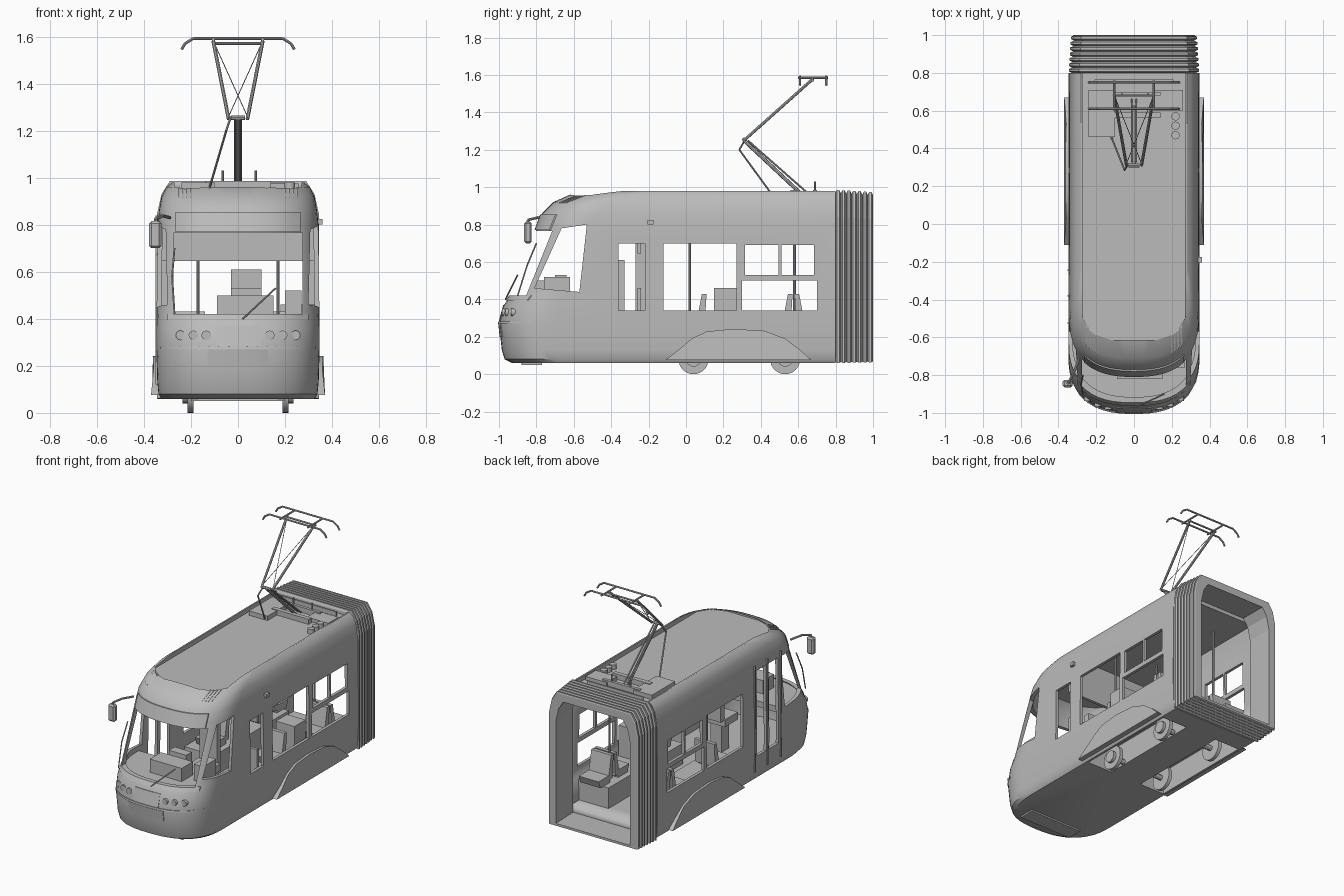
import bpy, bmesh, math
from mathutils import Vector, Matrix

cube = bpy.data.objects.get("Cube")
if cube:
    bpy.data.objects.remove(cube, do_unlink=True)

grey = bpy.data.materials.new("plain grey")
grey.use_nodes = True
grey.diffuse_color = (0.5, 0.5, 0.5, 1)
grey.node_tree.nodes["Principled BSDF"].inputs["Base Color"].default_value = (0.5, 0.5, 0.5, 1)


def finish(name, bm, smooth=True):
    bmesh.ops.recalc_face_normals(bm, faces=bm.faces)
    me = bpy.data.meshes.new(name)
    bm.to_mesh(me)
    bm.free()
    me.materials.append(grey)
    ob = bpy.data.objects.new(name, me)
    bpy.context.collection.objects.link(ob)
    if smooth:
        bpy.ops.object.select_all(action='DESELECT')
        ob.select_set(True)
        bpy.context.view_layer.objects.active = ob
        bpy.ops.object.shade_smooth_by_angle(angle=math.radians(30))
    return ob


def add_box(bm, x0, x1, y0, y1, z0, z1):
    m = Matrix.Translation(((x0 + x1) / 2, (y0 + y1) / 2, (z0 + z1) / 2))
    bmesh.ops.create_cube(bm, size=1, matrix=m @ Matrix.Diagonal((x1 - x0, y1 - y0, z1 - z0, 1)))


def boxes(name, *dims):
    bm = bmesh.new()
    for d in dims:
        add_box(bm, *d)
    return finish(name, bm, False)


def add_rod(bm, a, b, r, sides=8):
    a, b = Vector(a), Vector(b)
    rot = (b - a).to_track_quat('Z', 'Y').to_matrix().to_4x4()
    bmesh.ops.create_cone(bm, cap_ends=True, segments=sides, radius1=r, radius2=r,
                          depth=(b - a).length, matrix=Matrix.Translation((a + b) / 2) @ rot)


def rods(name, r, *paths, sides=8):
    bm = bmesh.new()
    for p in paths:
        for a, b in zip(p, p[1:]):
            add_rod(bm, a, b, r, sides)
    return finish(name, bm)


def add_prism(bm, pts, x0, x1):
    lo, hi = ([bm.verts.new((x, y, z)) for y, z in pts] for x in (x0, x1))
    bm.faces.new(lo)
    bm.faces.new(hi)
    for i in range(len(pts)):
        j = (i + 1) % len(pts)
        bm.faces.new((lo[i], lo[j], hi[j], hi[i]))


def add_loft(bm, rings, caps=True):
    loops = [[bm.verts.new(p) for p in r] for r in rings]
    n = len(loops[0])
    for a, b in zip(loops, loops[1:]):
        for i in range(n):
            bm.faces.new((a[i], a[(i + 1) % n], b[(i + 1) % n], b[i]))
    if caps:
        bm.faces.new(loops[0])
        bm.faces.new(loops[-1])
    return loops


def carve(ob, cutter):
    cutter.hide_render = True
    mod = ob.modifiers.new("cut", 'BOOLEAN')
    mod.operation, mod.solver, mod.object = 'DIFFERENCE', 'EXACT', cutter
    bpy.context.view_layer.update()
    dg = bpy.context.evaluated_depsgraph_get()
    me = bpy.data.meshes.new_from_object(ob.evaluated_get(dg))
    ob.modifiers.clear()
    ob.data = me


# Body section: height, half width, nose position
LEVELS = [(.06, .325, -.93), (.08, .338, -.97), (.13, .343, -.985), (.27, .347, -1), (.36, .347, -.98),
          (.42, .346, -.94), (.8, .342, -.79), (.86, .336, -.77), (.92, .325, -.71), (.96, .305, -.62),
          (.98, .28, -.52)]
DEPTH, POWER = .3, 2.5


def section(z):
    for (z0, w0, f0), (z1, w1, f1) in zip(LEVELS, LEVELS[1:]):
        if z <= z1:
            t = (z - z0) / (z1 - z0)
            return w0 + (w1 - w0) * t, f0 + (f1 - f0) * t


def nose_y(x, z):
    w, f = section(z)
    return f + DEPTH * (1 - (1 - (abs(x) / w) ** POWER) ** (1 / POWER))


def outline(z, inset=0, rear=.8, steps=28):
    w, f = section(z)
    w, f = w - inset, f + inset * 1.2
    pts = [(w, rear, z)]
    for i in range(steps + 1):
        t = math.pi * i / steps
        c, s = math.cos(t), max(math.sin(t), 0)
        pts.append((math.copysign(abs(c) ** (2 / POWER), c) * w, f + DEPTH * (1 - s ** (2 / POWER)), z))
    return pts + [(-w, rear, z)]


def hull(name, zs, inset=0, rear=.8):
    bm = bmesh.new()
    add_loft(bm, [outline(z, inset, rear) for z in zs])
    return finish(name, bm)


# Shell with cabin space, windows, roof tray and wheel wells
body = hull("body_shell", [l[0] for l in LEVELS])
cabin = hull("cabin_cutter", [.11, .27, .36, .42, .8, .86, .905], .02, .9)
side_cut = boxes("window_cutter", (.2, .5, -.36, -.22, .34, .7), (-.5, .5, -.12, .27, .34, .7),
                 (-.5, .5, .3, .7, .34, .5), (-.5, .5, .315, .495, .53, .69), (-.5, .5, .51, .685, .53, .69),
                 (-.5, -.2, -.37, -.27, .22, .8), (-.5, -.2, -.5, -.4, .22, .8))
bm = bmesh.new()
add_prism(bm, [(-.81, .46), (-.665, .78), (-.53, .8), (-.57, .44)], -.5, .5)
cab_cut = finish("cab_window_cutter", bm, False)
screen_cut = boxes("windscreen_cutter", (-.275, .275, -1.1, -.66, .42, .765))
bm = bmesh.new()
tray = [(.27, .9), (.27, -.5), (.22, -.58), (.12, -.615), (-.12, -.615), (-.22, -.58), (-.27, -.5), (-.27, .9)]
add_loft(bm, [[(x, y, z) for x, y in tray] for z in (.95, 1.1)])
tray_cut = finish("roof_tray_cutter", bm, False)
well_cut = boxes("wheel_well_cutter", (.12, .31, -.08, .66, -.1, .22), (-.31, -.12, -.08, .66, -.1, .22))
podium = boxes("seat_podium", (.1, .33, -.11, .69, .09, .25), (-.33, -.1, -.11, .69, .09, .25))
for cutter in (cabin, side_cut, cab_cut, screen_cut, tray_cut, well_cut):
    carve(body, cutter)
carve(podium, well_cut)
for cutter in (cabin, side_cut, cab_cut, screen_cut, tray_cut, well_cut):
    bpy.data.objects.remove(cutter, do_unlink=True)

# Wheel fairings, wheels and axles
bm = bmesh.new()
arch = [(-.11, .075), (-.04, .13), (.03, .19), (.11, .228), (.25, .242), (.42, .232), (.53, .19), (.61, .13), (.67, .075)]
for s in (-1, 1):
    add_prism(bm, arch, s * .32, s * .358)
for v in bm.verts:
    if abs(v.co.x) > .35:
        v.co.x += math.copysign(.012 - (v.co.z - .075) * .1, v.co.x)
finish("wheel_fairings", bm)
bm = bmesh.new()
for y in (.04, .53):
    for s in (-1, 1):
        add_rod(bm, (s * .19, y, .08), (s * .215, y, .08), .08, 32)
        add_rod(bm, (s * .215, y, .08), (s * .235, y, .08), .04, 16)
    add_rod(bm, (-.2, y, .08), (.2, y, .08), .018, 12)
finish("wheels", bm)

# Pleated gangway bellows with open passage
bm = bmesh.new()


def portal(y, d):
    half = [(.345, .06), (.345, .84), (.325, .93), (.29, .985)]
    return [(x - d, y, z - d * (1 if z > .5 else -.3)) for x, z in half] + \
           [(-x + d, y, z - d * (1 if z > .5 else -.3)) for x, z in reversed(half)]


folds = 7
rings = [portal(.80, .055)]
for i in range(folds):
    y, shrink = .80 + .2 * i / folds, .012 * i / folds
    rings += [portal(y, .016 + shrink), portal(y + .008, shrink), portal(y + .02, shrink), portal(y + .0275, .016 + shrink)]
rings += [portal(1, .014), portal(1, .065), portal(.80, .055)]
add_loft(bm, rings, False)
bmesh.ops.remove_doubles(bm, verts=bm.verts, dist=.0001)
finish("gangway_bellows", bm, False)

# Nose details: sign band, belt, lamps, vents, lip
def front_band(name, z0, z1, xmax, out):
    bm = bmesh.new()
    xs = [xmax * (i / 8 - 1) for i in range(17)]
    add_loft(bm, [[(x, nose_y(x, z) - o, z) for z, o in ((z0, -.004), (z0, out), (z1, out), (z1, -.004))] for x in xs])
    finish(name, bm)


front_band("destination_sign", .77, .855, .265, .008)
front_band("bumper_belt", .272, .282, .33, .006)
front_band("nose_panel", .2, .27, .13, .004)
front_band("nose_hatch", .285, .37, .095, .004)
front_band("windscreen_sill", .395, .42, .3, .006)
bm = bmesh.new()
for s in (-1, 1):
    for x in (.135, .19, .245):
        y = nose_y(x, .33)
        add_rod(bm, (s * x, y + .02, .33), (s * x, y - .008, .33), .02, 16)
finish("headlamps", bm)
bm = bmesh.new()
for s in (-1, 1):
    for i in range(4):
        x = s * (.2 + .016 * i)
        y0, y1 = nose_y(x, .915), nose_y(x, .955)
        add_prism(bm, [(y0 - .006, .915), (y1 - .006, .955), (y1 + .01, .955), (y0 + .01, .915)], x - .005, x + .005)
finish("roof_vents", bm, False)
boxes("underside_lip", (-.2, .2, -.88, -.77, .05, .065))
rods("wipers", .004, [(.02, -.965, .4), (.16, -.9, .53)], [(-.27, -.9, .42), (-.28, -.85, .58), (-.27, -.8, .7)])

# Mirror, side camera and door trim
ob = boxes("mirror", (-.378, -.325, -.865, -.825, .7, .815))
ob.modifiers.new("soft", 'BEVEL').width = .01
rods("mirror_arm", .007, [(-.29, -.71, .83), (-.32, -.79, .838), (-.35, -.845, .825), (-.35, -.845, .8)])
boxes("side_camera", (.335, .36, -.205, -.175, .8, .825))
boxes("door_trim", *[(-.351, -.34, y, y + .008, .12, .84) for y in (-.53, -.385, -.25)])

# Cab interior
bm = bmesh.new()
add_loft(bm, [outline(z, .012, -.6) for z in (.37, .41)])
finish("dashboard", bm)
boxes("control_console", (-.09, .15, -.82, -.7, .41, .5), (-.03, .1, -.7, -.64, .41, .53),
      (.2, .27, -.76, -.62, .41, .52))
boxes("driver_seat", (-.04, .12, -.5, -.36, .3, .35), (-.03, .1, -.37, -.33, .34, .61), (.0, .08, -.46, -.38, .11, .3))
boxes("cab_bulkhead", (-.325, .325, -.26, -.24, .645, .91), (.2, .325, -.26, -.24, .11, .46))

# Passenger seats, cabinet and grab poles
bm = bmesh.new()
for s in (-1, 1):
    for y, d in ((.07, -1), (.53, -1), (.62, 1)):
        x0, x1 = sorted((s * .14, s * .29))
        for pts in ([(0, .25), (.1, .25), (.12, .3), (0, .3)], [(-.03, .27), (.015, .27), (-.015, .43), (-.04, .43)]):
            add_prism(bm, [(y + d * a, z) for a, z in pts], x0, x1)
finish("passenger_seats", bm, False)
boxes("cabinet", (.18, .32, .15, .27, .25, .46))
rods("grab_poles", .007, *[[(s * .17, y, .12), (s * .17, y, .91)] for s in (-1, 1) for y in (.02, .58)])

# Roof equipment
boxes("roof_box", (-.24, -.1, .46, .71, .945, .98), (.1, .26, .6, .71, .945, .975), (-.14, .14, .56, .59, .945, .985),
      (-.14, .14, .68, .7, .945, .985), (-.21, .21, .755, .765, .945, .98))
bm = bmesh.new()
for y in (.47, .52, .57):
    add_rod(bm, (.22, y, .945), (.22, y, .98), .022, 16)
for x in (-.065, .075):
    add_rod(bm, (x, .69, .95), (x, .69, 1.03), .005)
finish("insulators", bm)

# Pantograph
rods("lower_arm", .01, [(.0, .62, .96), (0, .31, 1.25)], [(-.03, .31, 1.255), (.03, .31, 1.255)])
rods("lower_rods", .005, [(-.012, .66, .96), (-.012, .33, 1.25)], [(.012, .66, .96), (.012, .33, 1.25)],
     [(-.12, .46, .96), (-.05, .285, 1.2), (-.03, .32, 1.26)])
rods("upper_arms", .008, *[[(s * .04, .31, 1.25), (s * .105, .68, 1.58)] for s in (-1, 1)])
rods("brace_wires", .002, *[[(s * .04, .32, 1.26), (-s * .1, .67, 1.57)] for s in (-1, 1)], sides=5)
rods("collector_head", .006, [(-.11, .68, 1.57), (.11, .68, 1.57)],
     *[[(s * .105, .6, 1.585), (s * .105, .76, 1.585)] for s in (-1, 1)],
     *[[(-.24, y, 1.545), (-.225, y, 1.57), (-.19, y, 1.592), (.19, y, 1.592), (.225, y, 1.57), (.24, y, 1.545)]
       for y in (.61, .75)])
